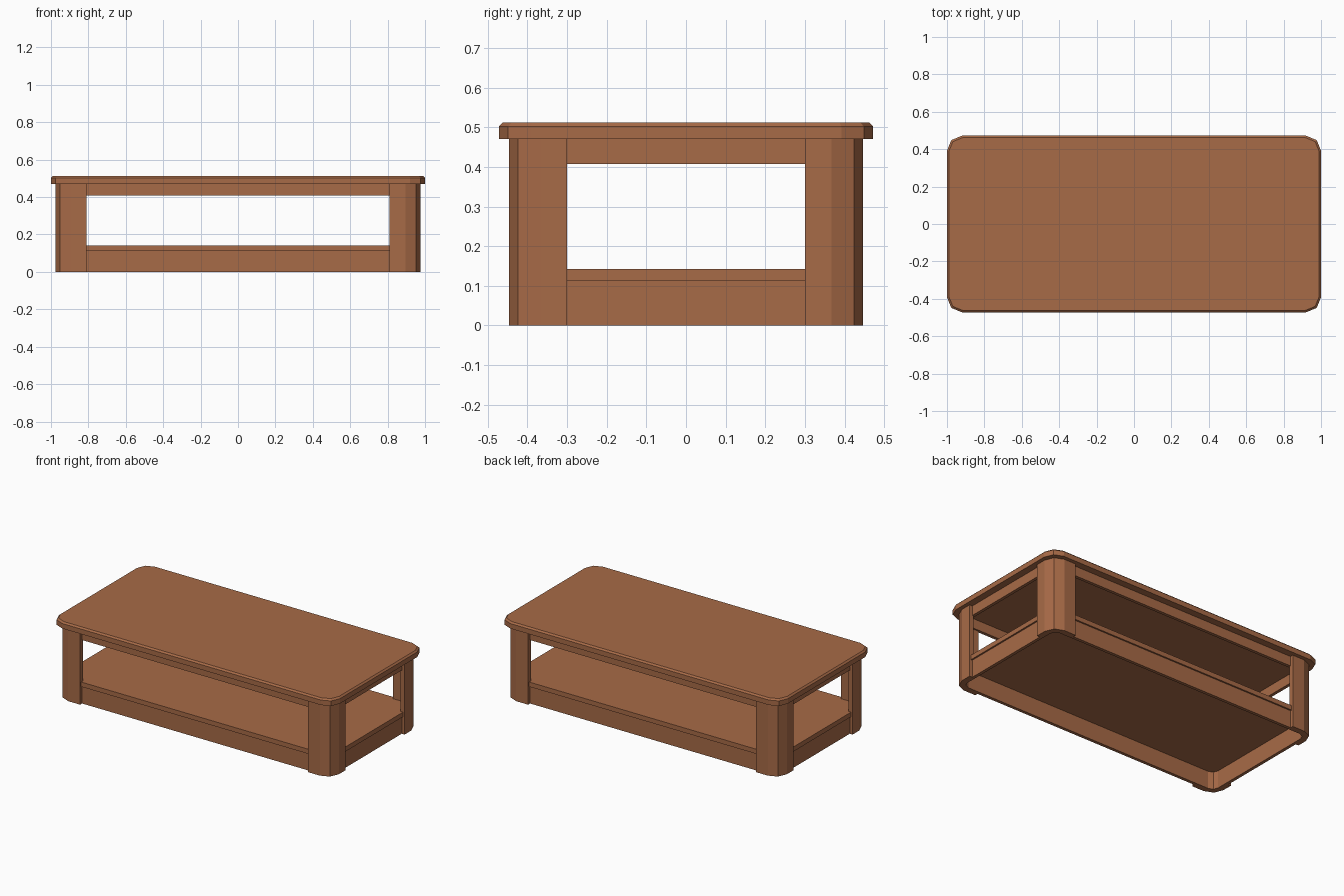
import bpy, bmesh, math

if "Cube" in bpy.data.objects:
    bpy.data.objects.remove(bpy.data.objects["Cube"])

wood = bpy.data.materials.new("warm brown wood")
wood.diffuse_color = (0.39, 0.145, 0.063, 1)
wood.use_nodes = True
wood.node_tree.nodes["Principled BSDF"].inputs["Base Color"].default_value = wood.diffuse_color

LEG_X, LEG_Y, LEG_R = 0.975, 0.447, 0.08


def corner(hx, hy, r):
    """Rounded corner in the +x +y quadrant, two segments."""
    return [(hx - r + r * math.cos(a), hy - r + r * math.sin(a))
            for a in (0, math.pi / 4, math.pi / 2)]


def outline(hx, hy, r):
    """Rounded rectangle, counter-clockwise."""
    c = corner(hx, hy, r)
    left = [(-x, y) for x, y in reversed(c)]
    return c + left + [(-x, -y) for x, y in c + left]


def inset(d):
    """Outline parallel to the outer face of the legs, moved in by d."""
    return outline(LEG_X - d, LEG_Y - d, LEG_R - d)


def finish(name, bm):
    bmesh.ops.recalc_face_normals(bm, faces=bm.faces[:])
    me = bpy.data.meshes.new(name)
    bm.to_mesh(me)
    bm.free()
    me.materials.append(wood)
    ob = bpy.data.objects.new(name, me)
    bpy.context.collection.objects.link(ob)
    return ob


def loft(name, layers, closed_loop=False):
    """Join equal-length outlines; cap the ends or close into a ring."""
    bm = bmesh.new()
    loops = [[bm.verts.new((x, y, z)) for x, y in pts] for pts, z in layers]
    n = len(loops[0])
    pairs = list(zip(loops, loops[1:]))
    if closed_loop:
        pairs.append((loops[-1], loops[0]))
    else:
        bm.faces.new(loops[0])
        bm.faces.new(loops[-1])
    for a, b in pairs:
        for i in range(n):
            j = (i + 1) % n
            bm.faces.new((a[i], a[j], b[j], b[i]))
    return finish(name, bm)


def ring(name, d0, d1, z0, z1):
    o, i = inset(d0), inset(d1)
    return loft(name, [(o, z0), (o, z1), (i, z1), (i, z0)], True)


# Table top with a small chamfer on the upper edge
loft("table_top", [(outline(1, 0.472, 0.08), 0.47),
                   (outline(1, 0.472, 0.08), 0.502),
                   (outline(0.99, 0.462, 0.074), 0.512)])

# Apron under the top, lower shelf and hollow base skirt
ring("apron", 0.02, 0.04, 0.408, 0.47)
loft("lower_shelf", [(inset(0.01), 0.112), (inset(0.01), 0.142)])
ring("base_skirt", 0.02, 0.04, 0, 0.112)

# Four curved corner legs
T = 0.03
outer = [(LEG_X, 0.3)] + corner(LEG_X, LEG_Y, LEG_R) + [(0.81, LEG_Y)]
inner = ([(LEG_X - T, 0.3)] + corner(LEG_X - T, LEG_Y - T, LEG_R - T)
         + [(0.81, LEG_Y - T)])
profile = outer + inner[::-1]
for fb, sy in (("front", -1), ("back", 1)):
    for lr, sx in (("left", -1), ("right", 1)):
        pts = [(sx * x, sy * y) for x, y in profile]
        loft(f"{fb}_{lr}_leg", [(pts, 0), (pts, 0.47)])
